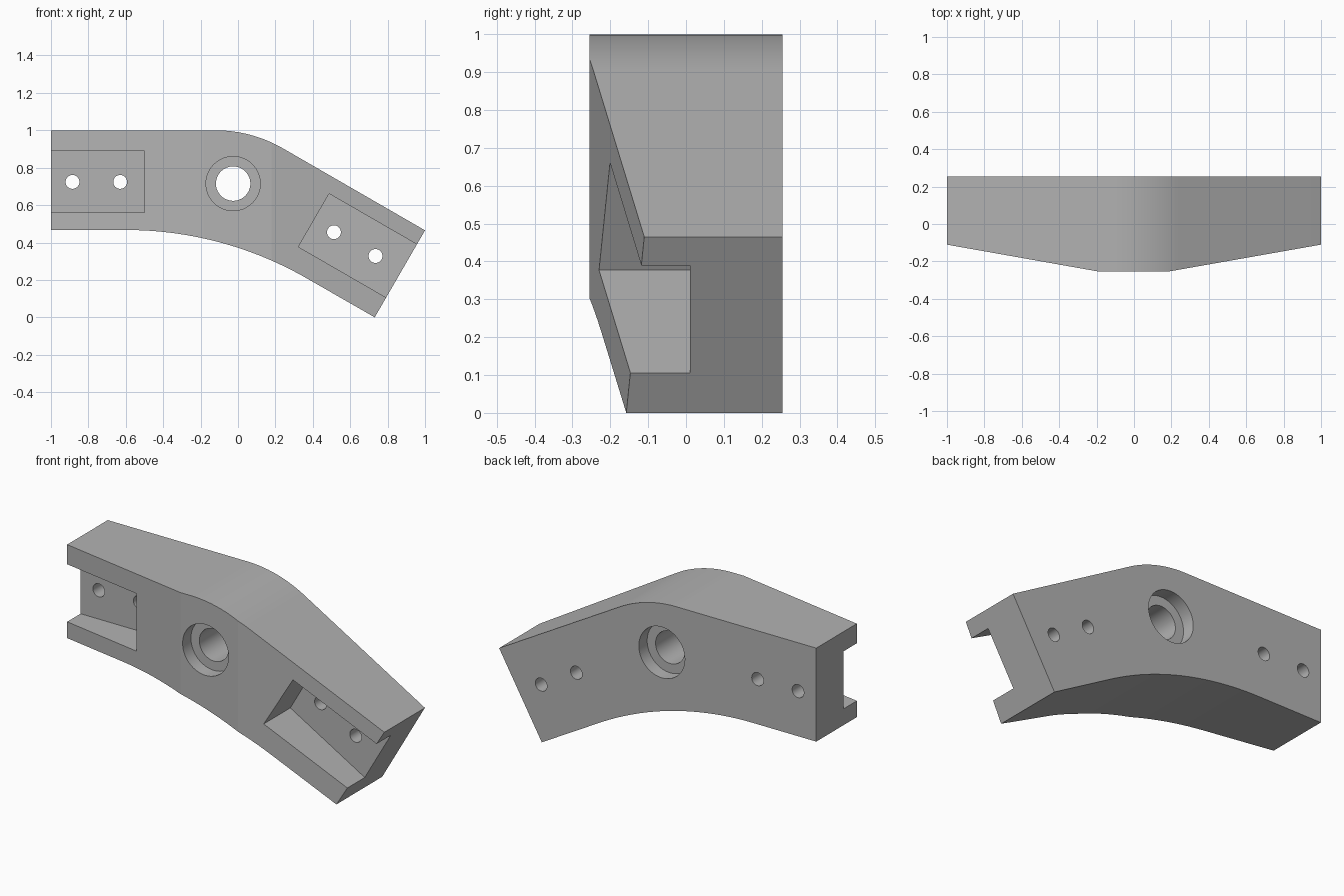
import bpy, bmesh
from math import sin, cos, radians
from mathutils import Vector, Matrix

if "Cube" in bpy.data.objects:
    bpy.data.objects.remove(bpy.data.objects["Cube"], do_unlink=True)

BACK, FRONT, FLOOR = 0.255, -0.255, 0.01
BEND = radians(30)

grey = bpy.data.materials.new("machined grey")
grey.use_nodes = True
grey.diffuse_color = (0.45, 0.45, 0.45, 1)
grey.node_tree.nodes["Principled BSDF"].inputs["Base Color"].default_value = grey.diffuse_color


def finish(name, bm):
    bmesh.ops.recalc_face_normals(bm, faces=bm.faces)
    mesh = bpy.data.meshes.new(name)
    bm.to_mesh(mesh)
    bm.free()
    mesh.materials.append(grey)
    ob = bpy.data.objects.new(name, mesh)
    bpy.context.collection.objects.link(ob)
    return ob


def prism(name, points, direction):
    """Closed outline swept along a direction."""
    bm = bmesh.new()
    face = bm.faces.new([bm.verts.new(p) for p in points])
    swept = bmesh.ops.extrude_face_region(bm, geom=[face])
    verts = [v for v in swept["geom"] if isinstance(v, bmesh.types.BMVert)]
    bmesh.ops.translate(bm, verts=verts, vec=direction)
    return finish(name, bm)


def cylinder(name, x, z, radius, y0, y1):
    bm = bmesh.new()
    turn = Matrix.Translation((x, (y0 + y1) / 2, z)) @ Matrix.Rotation(radians(90), 4, 'X')
    bmesh.ops.create_cone(bm, cap_ends=True, segments=64, radius1=radius,
                          radius2=radius, depth=y1 - y0, matrix=turn)
    return finish(name, bm)


def pocket(name, x, z, angle, length, width):
    """Open-ended channel starting at (x, z) and running outward at an angle."""
    along = Vector((cos(angle), 0, sin(angle)))
    across = Vector((-sin(angle), 0, cos(angle))) * width / 2
    start = Vector((x, FLOOR, z))
    end = start + along * length
    return prism(name, [start - across, end - across, end + across, start + across], (0, -1, 0))


def combine(target, tool, operation):
    mod = target.modifiers.new(tool.name, 'BOOLEAN')
    mod.operation, mod.object, mod.solver = operation, tool, 'EXACT'
    bpy.context.view_layer.objects.active = target
    bpy.ops.object.modifier_apply(modifier=mod.name)
    bpy.data.objects.remove(tool, do_unlink=True)


def bend(x, z, radius, steps):
    """Arc leaving (x, z) level and turning down to the bend angle."""
    turns = [BEND * i / steps for i in range(steps + 1)]
    return [(x + radius * sin(t), FRONT - 0.1, z - radius + radius * cos(t)) for t in turns]


# Bent arm outline, swept from front to back
y = FRONT - 0.1
outline = [(-1, y, 1)] + bend(-0.12, 1, 0.72, 20) + [(1, y, 0.465), (0.731, y, 0)]
outline += bend(-0.6, 0.467, 1.94, 24)[::-1] + [(-1, y, 0.467)]
body = prism("bracket_body", outline, (0, BACK - y, 0))

# Tapered plan: the front is thickest in the middle
plan = [(-1.2, 0.5), (-1.2, -0.075), (-0.185, FRONT), (0.18, FRONT), (1.2, -0.075), (1.2, 0.5)]
combine(body, prism("plan_taper", [(px, py, -0.5) for px, py in plan], (0, 0, 2)), 'INTERSECT')

# End channels
combine(body, pocket("left_channel", -0.5, 0.724, radians(180), 0.7, 0.328), 'DIFFERENCE')
combine(body, pocket("right_channel", 0.405, 0.519, -BEND, 0.8, 0.328), 'DIFFERENCE')

# Bolt holes through the channel floors
for hx, hz in [(-0.885, 0.724), (-0.63, 0.724), (0.513, 0.455), (0.735, 0.328)]:
    combine(body, cylinder("bolt_hole", hx, hz, 0.037, -0.5, 0.5), 'DIFFERENCE')

# Pivot bore with a counterbore on each side
for radius, y0, y1 in [(0.092, -0.5, 0.5), (0.145, -0.5, FRONT + 0.075), (0.145, BACK - 0.075, 0.5)]:
    combine(body, cylinder("pivot_bore", -0.026, 0.715, radius, y0, y1), 'DIFFERENCE')

bpy.ops.object.select_all(action='DESELECT')
body.select_set(True)
bpy.context.view_layer.objects.active = body
bpy.ops.object.shade_smooth_by_angle(angle=radians(8))
